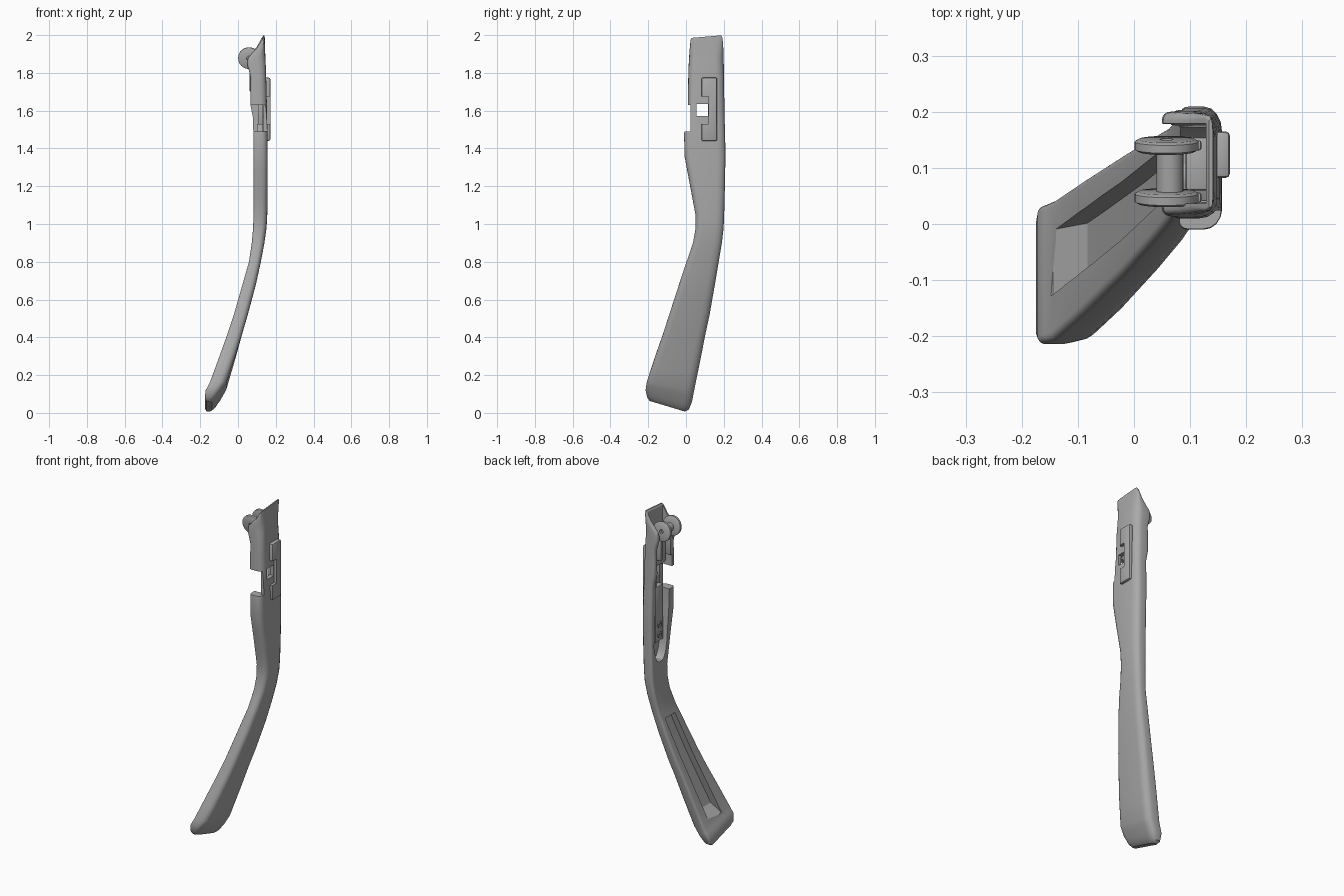
import bpy, bmesh, math
from mathutils import Matrix

cube = bpy.data.objects.get("Cube")
if cube:
    bpy.data.objects.remove(cube, do_unlink=True)

grey = bpy.data.materials.new("satin grey")
grey.use_nodes = True
COLOR = (0.4, 0.4, 0.4, 1)
grey.diffuse_color = COLOR
grey.node_tree.nodes["Principled BSDF"].inputs["Base Color"].default_value = COLOR


def finish(name, bm):
    bmesh.ops.recalc_face_normals(bm, faces=bm.faces)
    mesh = bpy.data.meshes.new(name)
    bm.to_mesh(mesh)
    bm.free()
    mesh.materials.append(grey)
    obj = bpy.data.objects.new(name, mesh)
    bpy.context.collection.objects.link(obj)
    return obj


def activate(obj):
    bpy.ops.object.select_all(action='DESELECT')
    obj.select_set(True)
    bpy.context.view_layer.objects.active = obj


def smooth(obj, angle=32):
    activate(obj)
    bpy.ops.object.shade_smooth_by_angle(angle=math.radians(angle))


def loft(name, rings):
    bm = bmesh.new()
    loops = [[bm.verts.new(p) for p in ring] for ring in rings]
    for a, b in zip(loops, loops[1:]):
        for i in range(len(a)):
            j = (i + 1) % len(a)
            bm.faces.new((a[i], a[j], b[j], b[i]))
    bm.faces.new(loops[0])
    bm.faces.new(loops[-1])
    return finish(name, bm)


def box(name, x, y, z, bevel=0.0):
    bm = bmesh.new()
    size = [b - a for a, b in (x, y, z)]
    mid = [(a + b) / 2 for a, b in (x, y, z)]
    bmesh.ops.create_cube(bm, size=1, matrix=Matrix.Translation(mid) @ Matrix.Diagonal((*size, 1)))
    if bevel:
        bmesh.ops.bevel(bm, geom=bm.edges[:], offset=bevel, segments=2, affect='EDGES', profile=0.5)
    return finish(name, bm)


def cut(obj, cutter):
    mod = obj.modifiers.new("cut", 'BOOLEAN')
    mod.operation, mod.solver, mod.object = 'DIFFERENCE', 'EXACT', cutter
    activate(obj)
    bpy.ops.object.modifier_apply(modifier=mod.name)
    bpy.data.objects.remove(cutter, do_unlink=True)


def lathe(name, profile, matrix, sides=40):
    # closed (radius, height) profile spun around local z
    bm = bmesh.new()
    loops = [[bm.verts.new(matrix @ Matrix.Rotation(math.tau * k / sides, 4, 'Z')
              @ Matrix.Translation((r, 0, h)).to_translation()) for r, h in profile]
             for k in range(sides)]
    for k in range(sides):
        a, b = loops[k], loops[(k + 1) % sides]
        for i in range(len(profile)):
            j = (i + 1) % len(profile)
            bm.faces.new((a[i], a[j], b[j], b[i]))
    return finish(name, bm)


# Arm stations: height, inner x, outer x, front y, back y
STATIONS = [
    (0.035, -.168, -.138, -.192, -.005), (0.05, -.175, -.12, -.206, .015),
    (0.09, -.172, -.092, -.214, .032), (0.14, -.148, -.062, -.207, .042),
    (0.3, -.095, -.012, -.16, .078), (0.52, -.022, .052, -.089, .125),
    (0.68, .024, .095, -.037, .153), (0.8, .058, .121, .003, .173),
    (0.9, .073, .14, .037, .19), (0.98, .08, .151, .051, .199),
    (1.05, .082, .155, .05, .202), (1.21, .083, .157, .02, .206),
    (1.36, .082, .157, -.008, .209), (1.48, .081, .156, -.01, .207),
    (1.56, .08, .154, .002, .204), (1.63, .066, .153, .01, .203),
    (1.78, .066, .149, .012, .201), (1.84, .05, .147, .014, .2),
    (1.88, .052, .145, .016, .199), (1.935, .1, .143, .02, .197),
    (1.98, .126, .142, .024, .193), (1.992, .134, .141, .03, .186)]


def section(z):
    for a, b in zip(STATIONS, STATIONS[1:]):
        if z <= b[0]:
            t = (z - a[0]) / (b[0] - a[0])
            return [p + (q - p) * t for p, q in zip(a[1:], b[1:])]
    return STATIONS[-1][1:]


def arm_ring(z):
    xi, xo, yf, yb = section(z)
    tilt = -.33 * max(0, 1 - z / .4) + .09 * max(0, (z - 1.85) / .15)
    thick = xo - xi
    rx, rin = thick * .42, min(.014, thick * .3)
    corners = [(xi, yf, rin, rin, 180), (xo, yf, rx, .034, 270),
               (xo, yb, rx, .045, 0), (xi, yb, rin, rin, 90)]
    ring = []
    for x, y, a, b, start in corners:
        cx = x + (a if x == xi else -a)
        cy = y + (b if y == yf else -b)
        for s in range(5):
            ang = math.radians(start + s * 22.5)
            px, py = cx + a * math.cos(ang), cy + b * math.sin(ang)
            ring.append((px, py, z + tilt * (py - (yf + yb) / 2)))
    return ring


heights = []
for a, b in zip(STATIONS, STATIONS[1:]):
    heights += [a[0], (a[0] + b[0]) / 2]
arm = loft("arm", [arm_ring(z) for z in heights + [STATIONS[-1][0]]])


def rect(x0, x1, y0, y1, z):
    return [(x0, y0, z), (x1, y0, z), (x1, y1, z), (x0, y1, z)]


# Long recess in the inner face of the lower arm
recess = []
for z, depth in ((.15, 0), (.2, .045), (.3, .045), (.52, .042), (.68, .04), (.76, .036)):
    t = (z - .15) / .61
    xi = section(z)[0]
    recess.append(rect(xi - .04, xi + depth, -.128 + .165 * t, -.01 + .14 * t, z))
cut(arm, loft("recess_cutter", recess))

# Hinge channel with a rounded lower end, open at the top
channel = []
for z, half in ((1.09, .015), (1.1, .03), (1.13, .047), (1.19, .06), (1.4, .064), (1.7, .07), (2.1, .072)):
    floor = .132 if z < 1.5 else .128
    mid = .122 if z < 1.3 else .108
    channel.append(rect(-.1, floor, mid - half, mid + half, z))
cut(arm, loft("channel_cutter", channel))

# Front slot and square window
cut(arm, box("slot_cutter", (-.1, .135), (-.1, .06), (1.49, 1.63)))
cut(arm, box("slot_edge_cutter", (-.1, .3), (-.1, .024), (1.49, 1.63)))
cut(arm, box("window_cutter", (.0, .3), (.055, .117), (1.572, 1.636)))
smooth(arm)

# C-shaped clip on the outer face
clip = box("outer_clip", (.14, .171), (.082, .165), (1.44, 1.775), .008)
cut(clip, box("clip_cutter", (.1, .2), (.0, .12), (1.53, 1.675)))
smooth(clip)

# Hinge strip inside the channel, parted at the window
smooth(box("hinge_strip_lower", (.1, .134), (.07, .145), (1.2, 1.53), .005))
smooth(box("hinge_strip_upper", (.092, .134), (.06, .155), (1.66, 1.84), .005))
smooth(box("hinge_strip_bridge", (.105, .134), (.125, .155), (1.52, 1.67), .004))

# Screw heads on the lower strip
for i, z in enumerate((1.24, 1.3)):
    place = Matrix.Translation((.1, .108, z)) @ Matrix.Rotation(-math.pi / 2, 4, 'Y')
    smooth(lathe(f"screw_{i + 1}", [(.007, -.004), (.018, -.004), (.018, .006), (.007, .006)], place, 20))

# Hinge barrel and two knuckle discs with their arms
lean = Matrix.Rotation(math.radians(7), 4, 'X') @ Matrix.Rotation(-math.pi / 2, 4, 'X')
disc = [(.012, -.011), (.05, -.011), (.057, -.007), (.057, .007), (.05, .011), (.012, .011)]
for name, y in (("front", .047), ("back", .14)):
    smooth(lathe(f"{name}_knuckle", disc, Matrix.Translation((.058, y, 1.878)) @ lean))
    smooth(box(f"{name}_knuckle_arm", (.062, .12), (y - .009, y + .009), (1.7, 1.86), .004))
smooth(lathe("hinge_barrel", [(.012, -.04), (.024, -.04), (.024, .04), (.012, .04)],
             Matrix.Translation((.064, .094, 1.876)) @ lean, 24))
